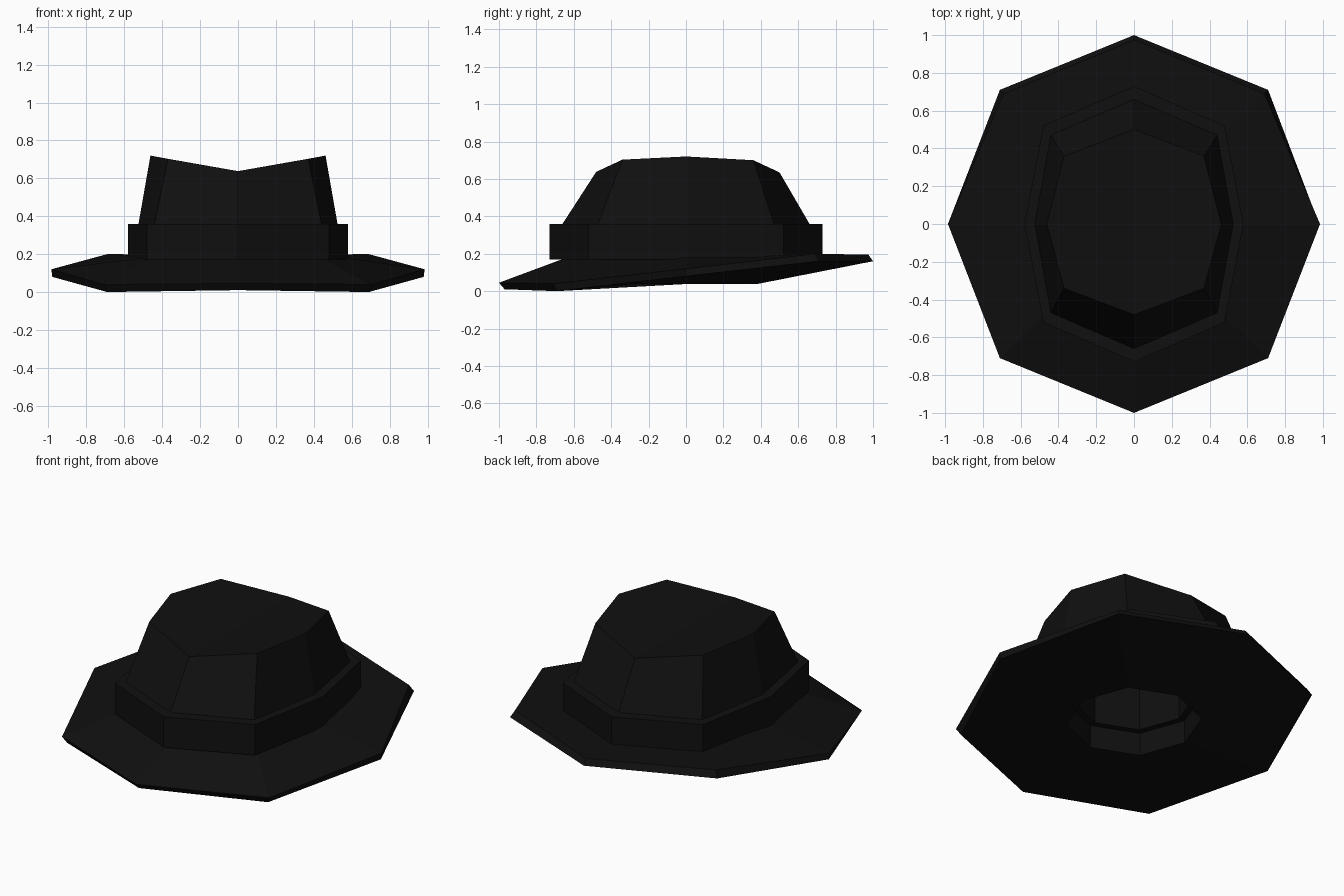
import bpy
import bmesh

cube = bpy.data.objects.get("Cube")
if cube:
    bpy.data.objects.remove(cube, do_unlink=True)

# One near-black felt colour
felt = bpy.data.materials.new("black felt")
felt.use_nodes = True
colour = (0.005, 0.005, 0.005, 1)
felt.diffuse_color = colour
felt.node_tree.nodes["Principled BSDF"].inputs["Base Color"].default_value = colour


def octagon(half):
    """Full eight-point ring from front, front corner, side, back corner, back."""
    return half + [(-x, y, z) for x, y, z in reversed(half[1:-1])]


def oval(x, y, cx, cy, z):
    """Level octagon: side reach x, front/back reach y, corners at cx, cy."""
    return octagon([(0, -y, z), (cx, -cy, z), (x, 0, z), (cx, cy, z), (0, y, z)])


def loft(name, rings, closed=False, floor=False, creased_top=False):
    """Skin consecutive octagon rings with flat quads."""
    bm = bmesh.new()
    loops = [[bm.verts.new(p) for p in ring] for ring in rings]
    pairs = list(zip(loops, loops[1:]))
    if closed:
        pairs.append((loops[-1], loops[0]))
    for a, b in pairs:
        for i in range(8):
            j = (i + 1) % 8
            bm.faces.new((a[i], a[j], b[j], b[i]))
    if floor:
        bm.faces.new(loops[0])
    if creased_top:
        top = loops[-1]
        bm.faces.new(top[:5])
        bm.faces.new(top[4:] + top[:1])
    bmesh.ops.recalc_face_normals(bm, faces=bm.faces)
    mesh = bpy.data.meshes.new(name)
    bm.to_mesh(mesh)
    bm.free()
    mesh.materials.append(felt)
    obj = bpy.data.objects.new(name, mesh)
    bpy.context.collection.objects.link(obj)
    return obj


# Brim: dips at the front, lifts at the back, with a central opening
loft("brim", [
    oval(0.37, 0.38, 0.27, 0.27, 0.038),
    octagon([(0, -0.97, 0.01), (0.69, -0.69, 0.0), (0.98, 0, 0.08),
             (0.71, 0.71, 0.16), (0, 1.0, 0.16)]),
    octagon([(0, -1.0, 0.045), (0.71, -0.71, 0.04), (0.985, 0, 0.12),
             (0.69, 0.69, 0.2), (0, 0.975, 0.195)]),
    oval(0.51, 0.61, 0.43, 0.44, 0.19),
    oval(0.37, 0.38, 0.27, 0.27, 0.185),
], closed=True)

# Crown: hollow inside, tapered outside, pinched along the middle of the top
loft("crown", [
    oval(0.33, 0.34, 0.24, 0.24, 0.56),
    oval(0.33, 0.34, 0.24, 0.24, 0.18),
    oval(0.525, 0.66, 0.44, 0.47, 0.18),
    oval(0.525, 0.66, 0.44, 0.47, 0.36),
    octagon([(0, -0.48, 0.638), (0.37, -0.34, 0.703), (0.462, 0, 0.72),
             (0.37, 0.36, 0.7), (0, 0.5, 0.635)]),
], floor=True, creased_top=True)

# Hat band around the foot of the crown
loft("hat_band", [
    oval(0.52, 0.65, 0.43, 0.46, 0.17),
    oval(0.58, 0.73, 0.48, 0.52, 0.17),
    oval(0.58, 0.73, 0.48, 0.52, 0.36),
    oval(0.52, 0.65, 0.43, 0.46, 0.36),
], closed=True)
